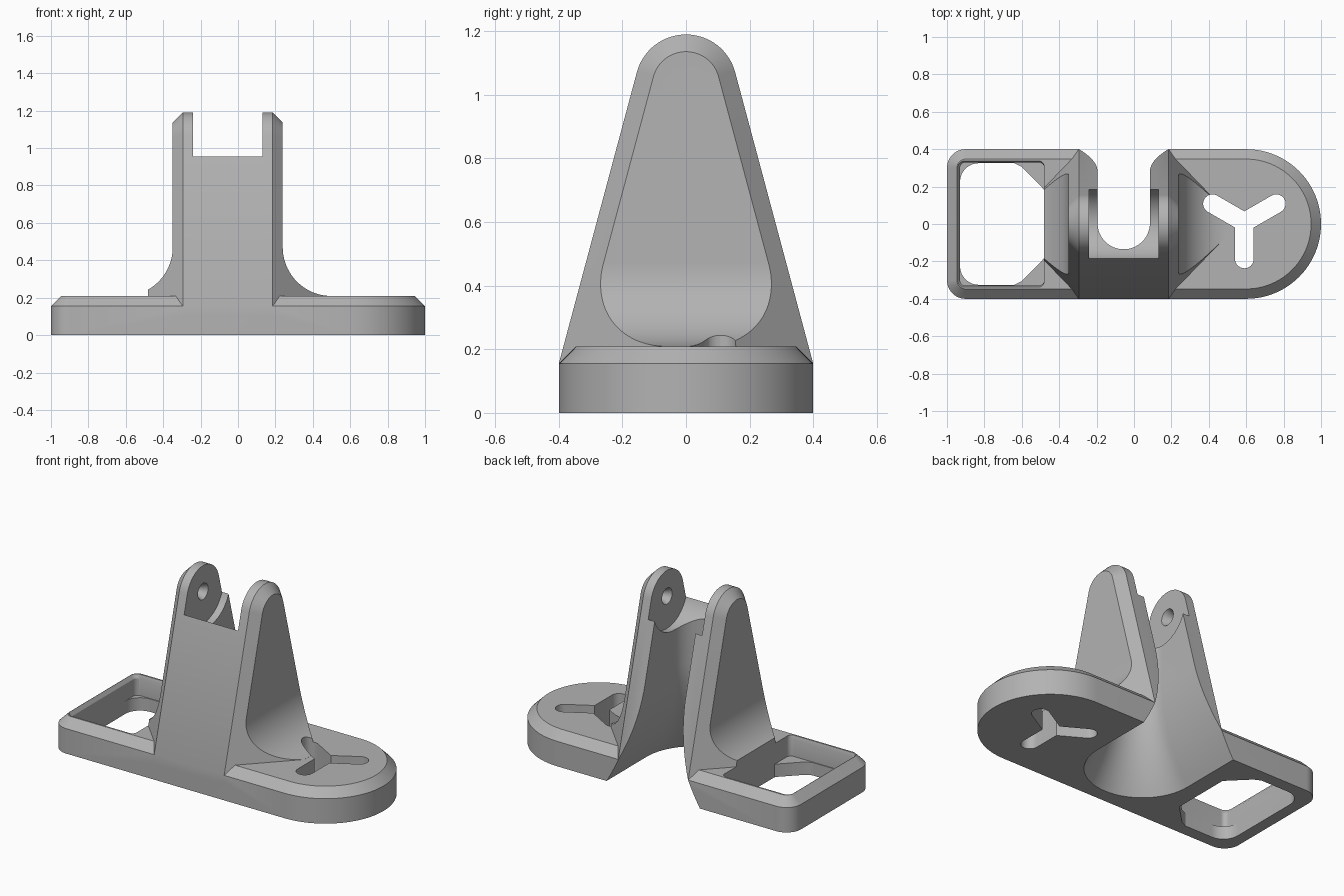
import bpy, bmesh
from math import sin, cos, pi, radians, sqrt

cube = bpy.data.objects.get("Cube")
if cube:
    bpy.data.objects.remove(cube, do_unlink=True)

grey = bpy.data.materials.new("plain grey")
grey.use_nodes = True
colour = (0.45, 0.45, 0.45, 1)
grey.diffuse_color = colour
grey.node_tree.nodes["Principled BSDF"].inputs["Base Color"].default_value = colour

MID = -0.055      # centre of the tower in x
HALF = 0.24       # half width of the tower's full section
PIN = 1.03        # height of the pin axis


def to_object(name, bm):
    bmesh.ops.recalc_face_normals(bm, faces=bm.faces)
    mesh = bpy.data.meshes.new(name)
    bm.to_mesh(mesh)
    bm.free()
    mesh.materials.append(grey)
    ob = bpy.data.objects.new(name, mesh)
    bpy.context.scene.collection.objects.link(ob)
    return ob


def loft(name, rings):
    """Closed solid through rings with equal point counts."""
    bm = bmesh.new()
    rows = [[bm.verts.new(p) for p in ring] for ring in rings]
    n = len(rows[0])
    for low, high in zip(rows, rows[1:]):
        for i in range(n):
            j = (i + 1) % n
            bm.faces.new((low[i], low[j], high[j], high[i]))
    bm.faces.new(rows[0][::-1])
    bm.faces.new(rows[-1])
    return to_object(name, bm)


def arc(cx, cy, r, a, b, steps=12):
    angles = [radians(a + (b - a) * i / steps) for i in range(steps + 1)]
    return [(cx + r * cos(t), cy + r * sin(t)) for t in angles]


def rounded(corners, z):
    """Outline at height z from corner arcs (x, y, radius, start, end)."""
    return [(x, y, z) for c in corners for x, y in arc(*c)]


def box_outline(x0, x1, y, r0, r1, z):
    return rounded([(x1 - r1, y - r1, r1, 0, 90), (x0 + r0, y - r0, r0, 90, 180),
                    (x0 + r0, r0 - y, r0, 180, 270), (x1 - r1, r1 - y, r1, 270, 360)], z)


def combine(target, other, operation):
    mod = target.modifiers.new("combine", 'BOOLEAN')
    mod.operation = operation
    mod.solver = 'EXACT'
    mod.object = other
    bpy.context.view_layer.objects.active = target
    bpy.ops.object.modifier_apply(modifier=mod.name)
    bpy.data.objects.remove(other, do_unlink=True)


# Base plate: round at one end, chamfered around the top
def base_outline(inset, z):
    return rounded([(0.6, 0, 0.4 - inset, -90, 0, 24), (0.6, 0, 0.4 - inset, 0, 90, 24),
                    (-0.9, 0.3, 0.1 - inset, 90, 180),
                    (-0.9, -0.3, 0.1 - inset, 180, 270)], z)


body = loft("bracket_body", [base_outline(0, 0), base_outline(0, 0.155),
                             base_outline(0.053, 0.208)])

# Tower: tapered, hipped block with a rounded top
bm = bmesh.new()
section = arc(0, PIN, 0.16, 15, 165, 32) + [(s * 0.4, z) for s in (-1, 1) for z in (0.155, 0.1)]
ridge_drop = (PIN - 0.155) * sin(radians(15))
for side in (-1, 1):
    for y, z in section:
        bm.verts.new((MID + side * HALF, y, z))
    bm.verts.new((MID + side * (HALF + 0.16), 0, PIN))
    for z in (0.155, 0.1):
        bm.verts.new((MID + side * (HALF + 0.16 + ridge_drop), 0, z))
hull = bmesh.ops.convex_hull(bm, input=bm.verts)
unused = {g for g in hull["geom_interior"] + hull["geom_unused"]
          if isinstance(g, bmesh.types.BMVert)}
bmesh.ops.delete(bm, geom=list(unused), context='VERTS')
bmesh.ops.dissolve_limit(bm, angle_limit=0.005, verts=bm.verts, edges=bm.edges)
tower = to_object("tower", bm)

# Side faces of the tower flare out into the base
flare = [(0.55, 0.08)] + arc(0.555, 0.47, 0.261, 270, 180, 24) + [(0.294, 1.3)]
flare[0] = (flare[1][0], 0.08)
outline = flare + [(-x, z) for x, z in reversed(flare)]
combine(tower, loft("flare", [[(MID + x, y, z) for x, z in outline] for y in (-0.5, 0.5)]),
        'INTERSECT')
combine(body, tower, 'UNION')


# Channel open to the back, widening towards the bottom
def channel_ring(z):
    r = 0.14 + 0.5 * max(0, 0.6 - z) ** 2
    return ([(MID + r, 0.6, z)] + [(x, y, z) for x, y in arc(MID, 0.005, r, 360, 180, 32)]
            + [(MID - r, 0.6, z)])


levels = [-0.05 + 0.65 * i / 16 for i in range(17)] + [1.4]
combine(body, loft("channel", [channel_ring(z) for z in levels]), 'DIFFERENCE')

# Round clearance between the two prongs
clearance = [[(MID + x, y, z) for y, z in arc(0, PIN, 0.2, 0, 354, 59)] for x in (-0.185, 0.185)]
combine(body, loft("clearance", clearance), 'DIFFERENCE')

# Conical pin seats on the inner prong faces
for side in (-1, 1):
    seat = [[(MID + side * x, y, z) for y, z in arc(0, PIN, r, 0, 345, 23)]
            for x, r in ((0.17, 0.05), (0.185, 0.05), (0.235, 0.025))]
    combine(body, loft("pin_seat", seat), 'DIFFERENCE')

# Square pocket with a lip, above a through hole with cut corners
pocket = [box_outline(-0.93, -0.48, 0.33, 0.03, 0.03, z) for z in (0.08, 0.185)]
pocket += [box_outline(-0.945, -0.48, 0.337, 0.04, 0.03, z) for z in (0.208, 0.7)]
combine(body, loft("pocket", pocket), 'DIFFERENCE')


def hole_outline(z):
    ring = []
    for s in (1, -1):
        corner = [(-0.48, 0.18), (-0.495, 0.2), (-0.6, 0.305), (-0.64, 0.325)]
        corner += arc(-0.83, 0.225, 0.1, 90, 180)
        ring += [(x, s * y, z) for x, y in (corner if s == 1 else corner[::-1])]
    return ring


combine(body, loft("through_hole", [hole_outline(z) for z in (-0.1, 0.1)]), 'DIFFERENCE')

# Three-armed slot through the round end
slot = []
for a in (30, 150, 270):
    t = radians(a)
    slot += arc(0.59 + 0.197 * cos(t), 0.01 + 0.197 * sin(t), 0.05, a - 90, a + 90)
    # inner corner between this arm and the next
    u = radians(a + 60)
    inner = 0.05 * 2 / sqrt(3)
    slot.append((0.59 + inner * cos(u), 0.01 + inner * sin(u)))
combine(body, loft("slot", [[(x, y, z) for x, y in slot] for z in (-0.1, 0.6)]), 'DIFFERENCE')

# Smooth the curved faces and keep the edges crisp
bpy.ops.object.select_all(action='DESELECT')
body.select_set(True)
bpy.context.view_layer.objects.active = body
bpy.ops.object.shade_smooth_by_angle(angle=radians(20))
